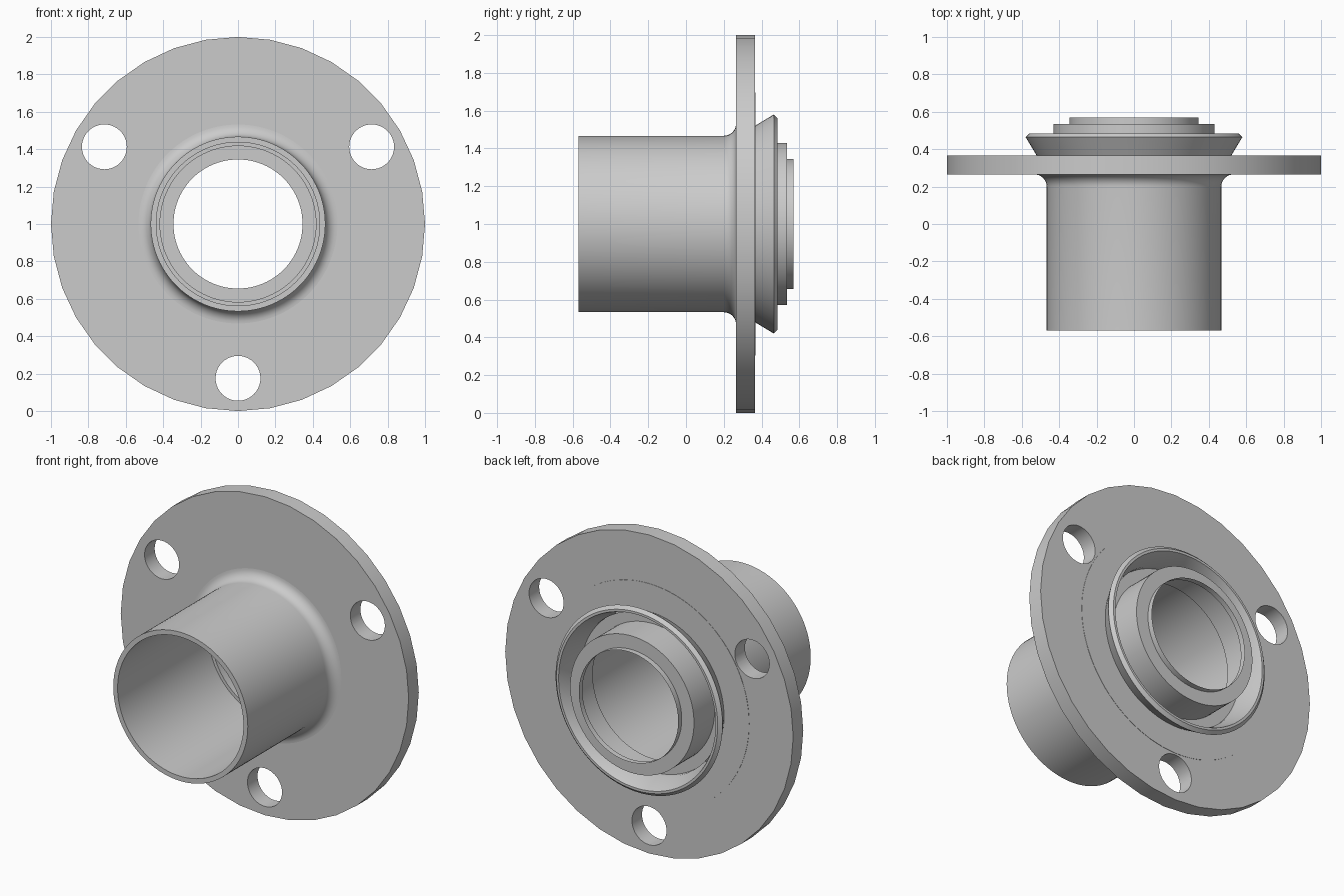
import bpy
import bmesh
from math import cos, sin, pi, radians

if "Cube" in bpy.data.objects:
    bpy.data.objects.remove(bpy.data.objects["Cube"], do_unlink=True)

# One plain grey metal
metal = bpy.data.materials.new("grey_metal")
metal.use_nodes = True
grey = (0.6, 0.6, 0.6, 1.0)
metal.diffuse_color = grey
metal.node_tree.nodes["Principled BSDF"].inputs["Base Color"].default_value = grey
metal.use_backface_culling = True

AXIS_Z = 1.0


def smooth(obj):
    bpy.ops.object.select_all(action="DESELECT")
    obj.select_set(True)
    bpy.context.view_layer.objects.active = obj
    bpy.ops.object.shade_smooth_by_angle(angle=radians(30))


def revolve(name, profile, sides=96, closed=False):
    """Spin (radius, y) points round the part's y axis.
    Surfaces face outward where the profile runs toward +y."""
    bm = bmesh.new()
    rings = []
    for r, y in profile:
        rings.append([bm.verts.new((r * cos(2 * pi * i / sides), y,
                                    AXIS_Z + r * sin(2 * pi * i / sides)))
                      for i in range(sides)])
    pairs = list(zip(rings, rings[1:]))
    if closed:
        pairs.append((rings[-1], rings[0]))
    for a, b in pairs:
        for i in range(sides):
            j = (i + 1) % sides
            bm.faces.new((a[i], b[i], b[j], a[j]))
    mesh = bpy.data.meshes.new(name)
    bm.to_mesh(mesh)
    bm.free()
    mesh.materials.append(metal)
    obj = bpy.data.objects.new(name, mesh)
    bpy.context.collection.objects.link(obj)
    return obj


# Flange plate, with a coarse rim
front, back = 0.265, 0.365
flange = revolve("flange", [(0.52, front), (1.0, front), (1.0, back), (0.52, back)],
                 sides=36, closed=True)

# Three bolt holes through the flange
for angle in (30, 150, 270):
    a = radians(angle)
    bpy.ops.mesh.primitive_cylinder_add(
        vertices=40, radius=0.12, depth=0.4, rotation=(pi / 2, 0, 0),
        location=(0.825 * cos(a), 0.315, AXIS_Z + 0.825 * sin(a)))
    cutter = bpy.context.object
    cutter.hide_render = True
    cutter.data.materials.append(metal)
    cut = flange.modifiers.new("bolt_hole", "BOOLEAN")
    cut.operation = "DIFFERENCE"
    cut.solver = "EXACT"
    cut.object = cutter
    bpy.ops.object.select_all(action="DESELECT")
    bpy.context.view_layer.objects.active = flange
    flange.select_set(True)
    bpy.ops.object.modifier_apply(modifier=cut.name)
    bpy.data.objects.remove(cutter, do_unlink=True)
smooth(flange)

# Shallow seat on the back of the flange
smooth(revolve("back_seat", [(0.695, back), (0.695, back + 0.002), (0.51, back + 0.002)]))

# Sleeve: bore, front rim, outer wall and fillet into the flange
fillet = 0.065
sleeve = [(0.417, 0.53), (0.417, 0.33), (0.437, 0.33), (0.437, -0.57),
          (0.467, -0.57)]
for i in range(9):
    t = i / 8 * pi / 2
    sleeve.append((0.467 + fillet * (1 - cos(t)), front - fillet * (1 - sin(t))))
smooth(revolve("sleeve", sleeve))

# Flared lip round the groove at the back
smooth(revolve("flared_lip", [(0.52, back), (0.58, 0.465), (0.56, 0.485),
                              (0.545, 0.485), (0.5, back), (0.5, 0.33), (0.43, 0.33)]))

# Stepped nose inside the lip
smooth(revolve("stepped_nose", [(0.43, 0.33), (0.43, 0.535), (0.345, 0.535),
                                (0.345, 0.57)]))
